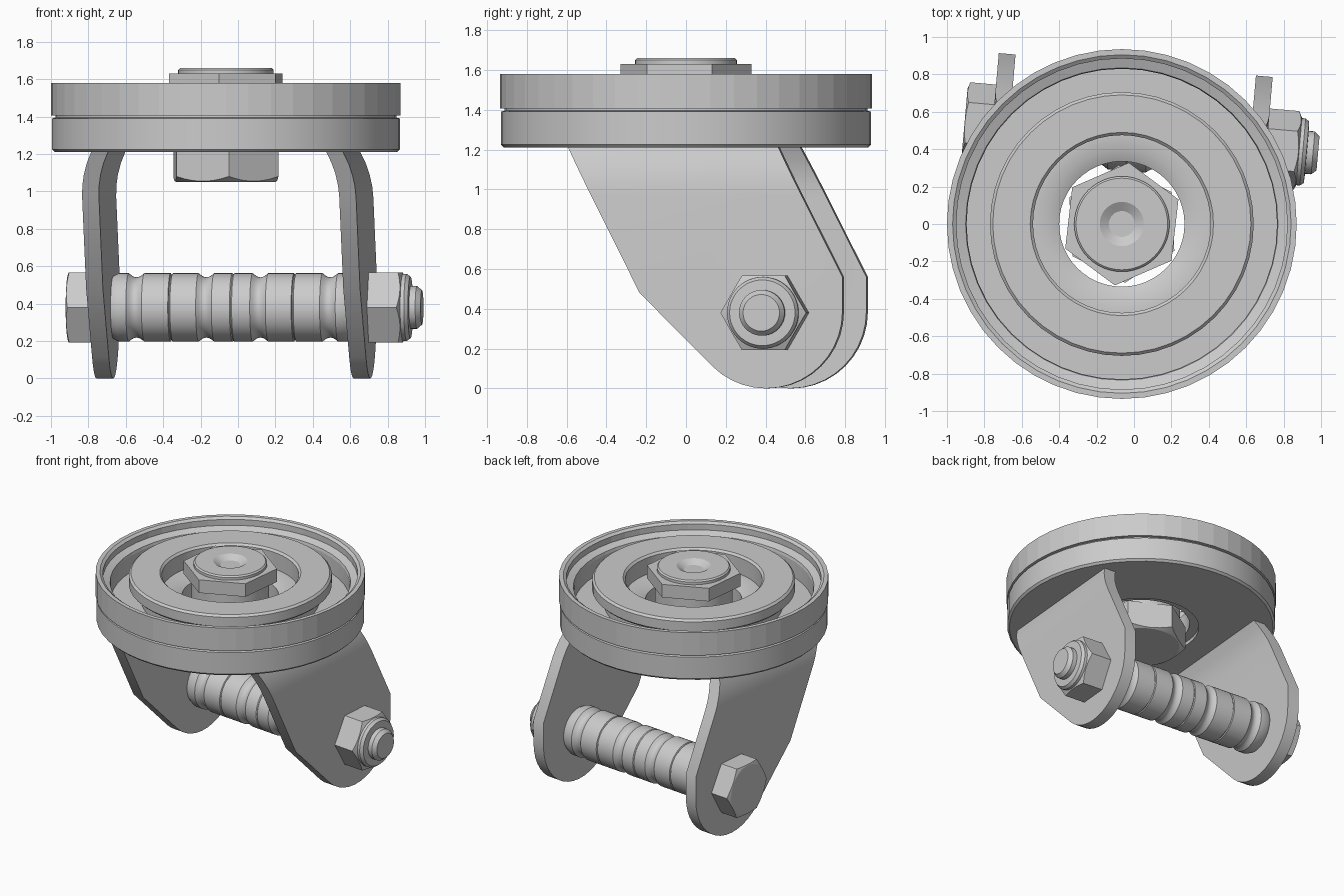
import bpy, bmesh, math
from mathutils import Matrix, Vector

if "Cube" in bpy.data.objects:
    bpy.data.objects.remove(bpy.data.objects["Cube"])

CENTRE = Matrix.Translation((-0.065, 0, 0))              # swivel axis
FORK = CENTRE @ Matrix.Rotation(math.radians(-5), 4, 'Z')  # fork is swivelled slightly
# lathe axis z laid along local x at the wheel axle; hex corners stay in the y direction
AXLE = FORK @ Matrix.Translation((0, 0.468, 0.38)) @ Matrix.Rotation(math.radians(90), 4, 'Y')


def finish(name, bm, matrix, angle=30):
    bmesh.ops.transform(bm, matrix=matrix, verts=bm.verts)
    bmesh.ops.recalc_face_normals(bm, faces=bm.faces)
    mesh = bpy.data.meshes.new(name)
    bm.to_mesh(mesh)
    bm.free()
    ob = bpy.data.objects.new(name, mesh)
    bpy.context.collection.objects.link(ob)
    if angle:
        bpy.ops.object.select_all(action='DESELECT')
        ob.select_set(True)
        bpy.context.view_layer.objects.active = ob
        bpy.ops.object.shade_smooth_by_angle(angle=math.radians(angle))
    return ob


def stack(bm, rings, closed):
    """Join rings of points with quads; close into a tube or cap the ends."""
    rows = [[bm.verts.new(p) for p in ring] for ring in rings]
    n = len(rows[0])
    pairs = list(zip(rows, rows[1:])) + ([(rows[-1], rows[0])] if closed else [])
    for a, b in pairs:
        for i in range(n):
            j = (i + 1) % n
            bm.faces.new((a[i], a[j], b[j], b[i]))
    if not closed:
        bm.faces.new(rows[0])
        bm.faces.new(rows[-1])


def lathe(name, profile, matrix, closed=False, n=48, angle=30):
    bm = bmesh.new()
    stack(bm, [[(r * math.cos(2 * math.pi * i / n), r * math.sin(2 * math.pi * i / n), z)
                for i in range(n)] for r, z in profile], closed)
    return finish(name, bm, matrix, angle)


def hexagon(name, radius, z0, z1, matrix, turn=0, low=True, high=True, k=0.6):
    """Hex nut or bolt head with the conical chamfer cut into its corners."""
    n, inr = 48, radius * math.cos(math.pi / 6)
    angs = [2 * math.pi * i / n for i in range(n)]
    rad = [inr / math.cos((a % (math.pi / 3)) - math.pi / 6) for a in angs]
    t = math.radians(turn)

    def ring(radii, zs):
        return [(r * math.cos(a + t), r * math.sin(a + t), z) for r, a, z in zip(radii, angs, zs)]
    small = [inr * 0.97] * n
    cut = [k * (r - inr * 0.97) for r in rad]
    rings = []
    if low:
        rings.append(ring(small, [z0] * n))
    rings.append(ring(rad, [z0 + c if low else z0 for c in cut]))
    rings.append(ring(rad, [z1 - c if high else z1 for c in cut]))
    if high:
        rings.append(ring(small, [z1] * n))
    bm = bmesh.new()
    stack(bm, rings, False)
    return finish(name, bm, matrix, 15)


# swivel head: lower cup, upper rim, raised bearing plate
lathe("lower_cup", [(0.40, 1.21), (0.915, 1.21), (0.93, 1.225), (0.93, 1.39), (0.912, 1.395),
                    (0.912, 1.42), (0.83, 1.42), (0.83, 1.36), (0.40, 1.36)], CENTRE, True)
lathe("upper_rim", [(0.83, 1.405), (0.935, 1.405), (0.935, 1.58), (0.905, 1.58), (0.885, 1.565),
                    (0.885, 1.52), (0.835, 1.50), (0.83, 1.48)], CENTRE, True, angle=5)
lathe("bearing_plate", [(0.475, 1.34), (0.62, 1.34), (0.62, 1.47), (0.69, 1.47), (0.705, 1.485),
                        (0.705, 1.555), (0.69, 1.57), (0.49, 1.57), (0.475, 1.555)], CENTRE, True)
lathe("inner_race", [(0.335, 1.235), (0.41, 1.235), (0.41, 1.36), (0.48, 1.38), (0.48, 1.43),
                     (0.40, 1.43), (0.335, 1.40)], CENTRE, True)

# king bolt: head below, nut on top, stem with a conical dimple
hexagon("king_bolt_head", 0.315, 1.05, 1.25, CENTRE, turn=93, high=False)
hexagon("king_bolt_nut", 0.33, 1.53, 1.63, CENTRE, turn=23.5, low=False, high=False)
lathe("king_bolt_stem", [(0.27, 1.24), (0.27, 1.54), (0.255, 1.56), (0.255, 1.65), (0.245, 1.66),
                         (0.118, 1.66), (0.004, 1.59)], CENTRE)

# fork legs: flat plates with rounded ends, bent inward at the top
CY, R = 0.468, 0.385
outline = [(-0.545, 1.23), (-0.17, 0.48)]
outline += [(CY + R * math.cos(math.radians(a)), R + R * math.sin(math.radians(a)))
            for a in range(225, 361, 9)]
outline += [(0.853, 0.56), (0.515, 1.23)]
for side, label in ((-1, "left"), (1, "right")):
    bm = bmesh.new()
    stack(bm, [[(x, y, z) for y, z in outline] for x in (0.645, 0.735)], False)
    for z in (0.97, 1.03, 1.09, 1.15):
        bmesh.ops.bisect_plane(bm, geom=bm.verts[:] + bm.edges[:] + bm.faces[:],
                               plane_co=(0, 0, z), plane_no=(0, 0, 1))
    for v in bm.verts:
        v.co.x -= 1.0 * max(0, v.co.z - 0.97) ** 2
        v.co.x *= side
    finish(label + "_fork_leg", bm, FORK)

# axle sleeve with rounded grooves and thin seams, built for one half and mirrored
half = [(0.178, 0.0), (0.183, 0.006)]
for c in (0.145, 0.52):
    half += [(0.183 - 0.022 * math.sin(math.pi * i / 6), c - 0.042 + 0.014 * i) for i in range(7)]
    if c < 0.3:
        half += [(0.183, 0.325), (0.175, 0.329), (0.175, 0.333), (0.183, 0.337)]
half += [(0.183, 0.615), (0.165, 0.65)]
lathe("axle_sleeve", [(r, -z) for r, z in half[:0:-1]] + half, AXLE)

# axle bolt: head on the left, lock nut and bolt end on the right
hexagon("axle_bolt_head", 0.216, -0.885, -0.73, AXLE, turn=30 + 60, high=False, k=0.35)
hexagon("axle_nut", 0.216, 0.73, 0.91, AXLE, turn=90, low=False, k=0.5)
lathe("axle_nut_collar", [(0.18, 0.88), (0.18, 0.93), (0.165, 0.95), (0.125, 0.952)], AXLE)
lathe("axle_bolt_end", [(0.115, 0.90), (0.115, 0.985), (0.092, 1.012)], AXLE, n=32)
